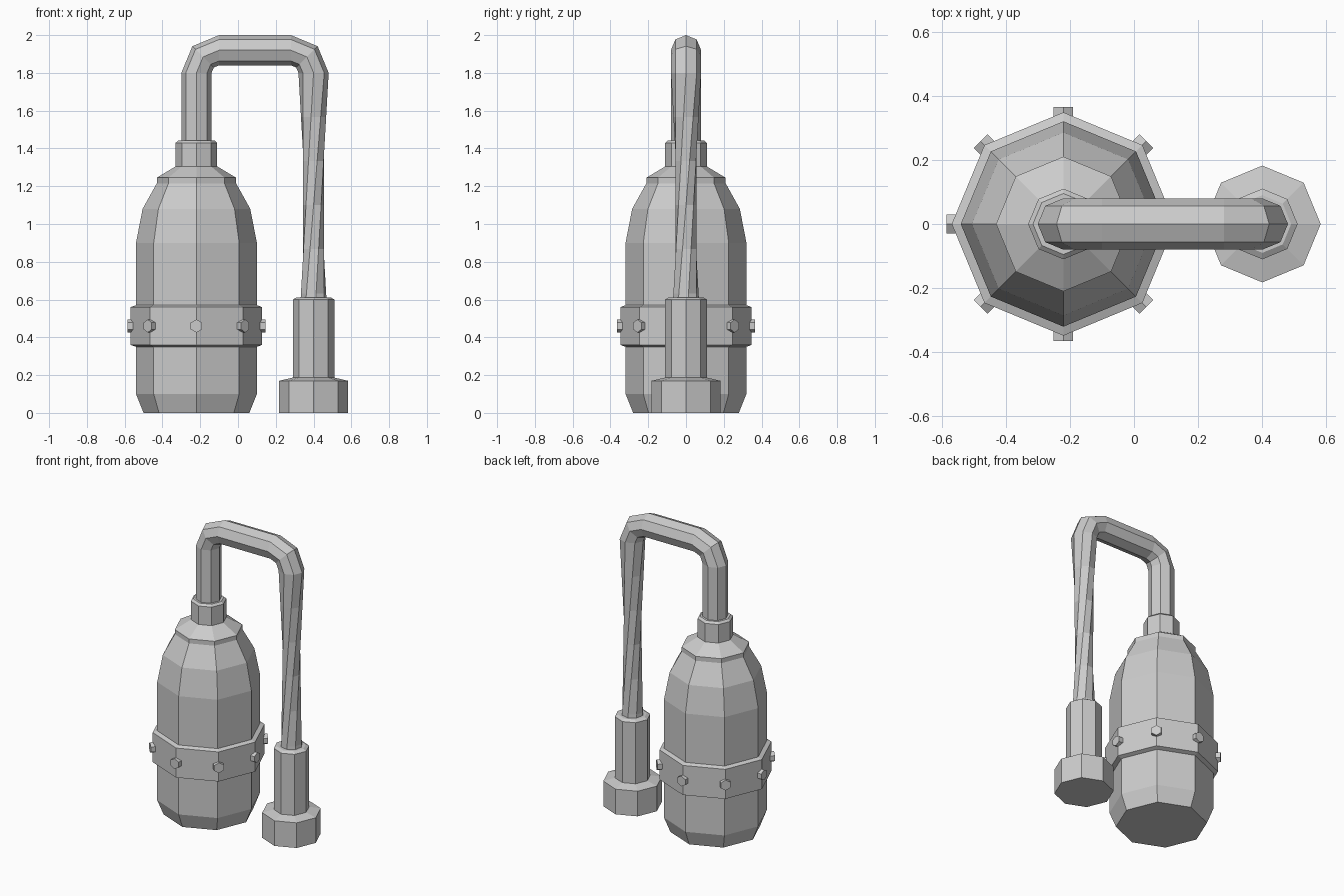
import bpy, bmesh, math
from mathutils import Vector, Matrix

if "Cube" in bpy.data.objects:
    bpy.data.objects.remove(bpy.data.objects["Cube"])

SIDES = 8
TANK_X, LEG_X = -0.22, 0.40


def finish(name, bm):
    bmesh.ops.recalc_face_normals(bm, faces=bm.faces)
    mesh = bpy.data.meshes.new(name)
    bm.to_mesh(mesh)
    bm.free()
    obj = bpy.data.objects.new(name, mesh)
    bpy.context.collection.objects.link(obj)
    return obj


def loft(name, rings):
    """Skin a list of point rings and close both ends."""
    bm = bmesh.new()
    loops = [[bm.verts.new(p) for p in ring] for ring in rings]
    for a, b in zip(loops, loops[1:]):
        for i in range(len(a)):
            j = (i + 1) % len(a)
            bm.faces.new((a[i], a[j], b[j], b[i]))
    bm.faces.new(loops[0][::-1])
    bm.faces.new(loops[-1])
    return finish(name, bm)


def circle(center, radius, tilt=0.0, spin=0.0):
    """Octagon around the path; tilt turns it from +z towards +x."""
    u = Vector((math.cos(tilt), 0, -math.sin(tilt)))
    v = Vector((0, 1, 0))
    angles = [spin + i * math.tau / SIDES for i in range(SIDES)]
    return [Vector(center) + radius * (math.cos(a) * u + math.sin(a) * v) for a in angles]


def turned(name, x, profile):
    return loft(name, [circle((x, 0, z), r) for r, z in profile])


# Tank, its band and neck
turned("tank_body", TANK_X, [(0.28, 0), (0.32, 0.10), (0.32, 0.90), (0.285, 1.08),
                             (0.21, 1.215), (0.21, 1.245), (0.11, 1.305)])
turned("tank_band", TANK_X, [(0.32, 0.35), (0.348, 0.36), (0.348, 0.56), (0.32, 0.57)])
turned("tank_neck", TANK_X, [(0.11, 1.29), (0.11, 1.43), (0.095, 1.443)])

# Foot and sleeve of the outlet pipe
turned("pipe_foot", LEG_X, [(0.182, 0), (0.182, 0.17), (0.11, 0.187)])
turned("pipe_sleeve", LEG_X, [(0.11, 0.15), (0.11, 0.60), (0.09, 0.612)])

# Bent pipe: riser, two chamfered corners, then a twisted drop with a waist
R, BEND = 0.08, 0.12
rings = [circle((TANK_X, 0, 1.40), R)]
for cx, start in ((TANK_X + BEND, 0), (LEG_X - BEND, 90)):
    for step in (0, 45, 90):
        t = math.radians(start + step)
        c = (cx - BEND * math.cos(t), 0, 1.80 + BEND * math.sin(t))
        rings.append(circle(c, R, t))
top = rings[-1]
bottom = circle((LEG_X, 0, 0.40), R, math.pi, math.pi / 2)
for k in range(1, 7):
    rings.append([a.lerp(b, k / 6) for a, b in zip(top, bottom)])
loft("bent_pipe", rings)

# Hexagonal bolts around the band
bm = bmesh.new()
for i in range(SIDES):
    place = (Matrix.Translation((TANK_X, 0, 0.46))
             @ Matrix.Rotation(i * math.tau / SIDES, 4, 'Z')
             @ Matrix.Translation((0.34, 0, 0))
             @ Matrix.Rotation(math.pi / 2, 4, 'Y'))
    made = bmesh.ops.create_cone(bm, cap_ends=True, segments=6, radius1=0.035,
                                 radius2=0.035, depth=0.05)
    # put a hexagon corner at the top
    xs = max(made["verts"], key=lambda v: v.co.x).co
    turn = Matrix.Rotation(-math.atan2(xs.y, xs.x), 4, 'Z')
    bmesh.ops.transform(bm, matrix=place @ turn, verts=made["verts"])
finish("band_bolts", bm)
